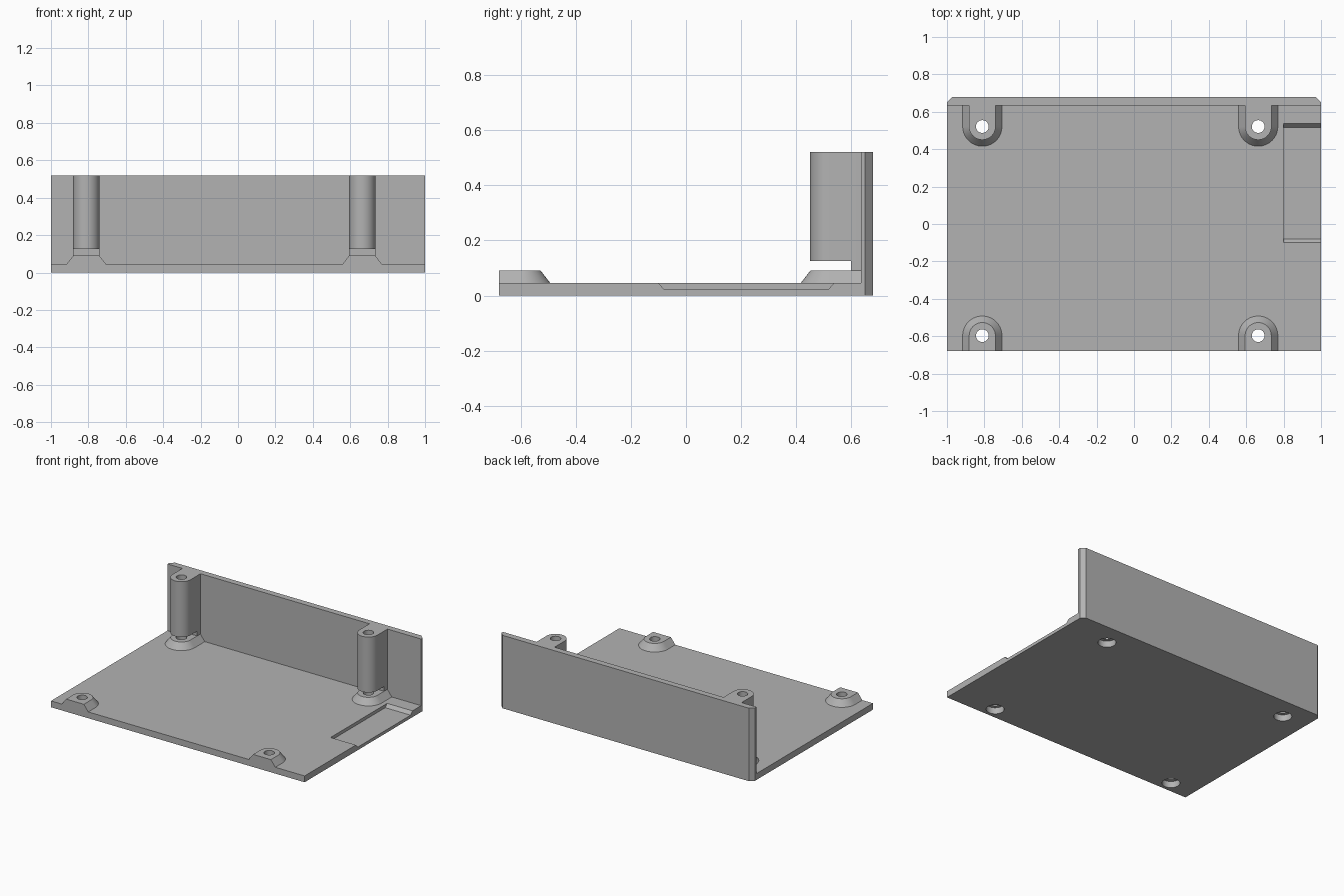
import bpy, bmesh, math

cube = bpy.data.objects.get("Cube")
if cube:
    bpy.data.objects.remove(cube, do_unlink=True)

# Main dimensions
HALF_X, HALF_Y = 1.0, 0.678
FLOOR, BOSS_TOP, POST_BASE, TOP = 0.045, 0.09, 0.125, 0.52
WALL_Y, CHAMFER = 0.634, 0.028
SCREW_X = (-0.811, 0.664)
FRONT_Y, BACK_Y = -0.597, 0.521

grey = bpy.data.materials.new("plain grey")
grey.use_nodes = True
grey.diffuse_color = (0.45, 0.45, 0.45, 1)
grey.node_tree.nodes["Principled BSDF"].inputs["Base Color"].default_value = grey.diffuse_color


def loft(name, lower, upper):
    """Solid between two matching rings of 3D points."""
    bm = bmesh.new()
    a = [bm.verts.new(p) for p in lower]
    b = [bm.verts.new(p) for p in upper]
    bm.faces.new(a)
    bm.faces.new(b)
    for i in range(len(a)):
        j = (i + 1) % len(a)
        bm.faces.new((a[i], a[j], b[j], b[i]))
    bmesh.ops.recalc_face_normals(bm, faces=bm.faces)
    mesh = bpy.data.meshes.new(name)
    bm.to_mesh(mesh)
    bm.free()
    mesh.materials.append(grey)
    obj = bpy.data.objects.new(name, mesh)
    bpy.context.collection.objects.link(obj)
    return obj


def prism(name, outline, z0, z1):
    return loft(name, [(x, y, z0) for x, y in outline], [(x, y, z1) for x, y in outline])


def box(name, x0, x1, y0, y1, z0, z1):
    return prism(name, [(x0, y0), (x1, y0), (x1, y1), (x0, y1)], z0, z1)


def arch(cx, cy, r, end_y, z, steps=32):
    """Round-nosed outline whose straight sides run to end_y."""
    s = 1 if end_y < cy else -1
    pts = [(cx + r * math.cos(math.pi * i / steps),
            cy + s * r * math.sin(math.pi * i / steps), z) for i in range(steps + 1)]
    return pts + [(cx - r, end_y, z), (cx + r, end_y, z)]


def cylinder(name, cx, cy, r, z0, z1, sides=48):
    ring = [(cx + r * math.cos(math.tau * i / sides),
             cy + r * math.sin(math.tau * i / sides)) for i in range(sides)]
    return prism(name, ring, z0, z1)


def combine(body, tool, operation):
    bpy.context.view_layer.objects.active = body
    mod = body.modifiers.new("combine", 'BOOLEAN')
    mod.operation, mod.object, mod.solver = operation, tool, 'EXACT'
    bpy.ops.object.modifier_apply(modifier=mod.name)
    bpy.data.objects.remove(tool, do_unlink=True)


# Floor and back wall share one side profile, with chamfered rear corners
profile = [(-HALF_Y, 0), (HALF_Y, 0), (HALF_Y, TOP), (WALL_Y, TOP),
           (WALL_Y, FLOOR), (-HALF_Y, FLOOR)]
body = loft("enclosure_half", [(-HALF_X, y, z) for y, z in profile],
            [(HALF_X, y, z) for y, z in profile])
for s in (-1, 1):
    corner = prism("corner_cutter", [(s * (HALF_X - CHAMFER), HALF_Y),
                                     (s * (HALF_X + CHAMFER), HALF_Y - 2 * CHAMFER),
                                     (s * (HALF_X + CHAMFER), HALF_Y)], -0.1, TOP + 0.1)
    # widen the cutter past the rear face
    for v in corner.data.vertices:
        if v.co.y > HALF_Y - 0.001:
            v.co.y += CHAMFER
            if abs(v.co.x) < HALF_X:
                v.co.x -= s * CHAMFER
    combine(body, corner, 'DIFFERENCE')

# Tapered screw bosses, plus the posts standing against the wall
for x in SCREW_X:
    for y, end in ((FRONT_Y, -HALF_Y), (BACK_Y, WALL_Y + 0.01)):
        slope = 0.035 / (BOSS_TOP - FLOOR)
        sunk = 0.01
        boss = loft("screw_boss", arch(x, y, 0.105 + slope * sunk, end, FLOOR - sunk),
                    arch(x, y, 0.07, end, BOSS_TOP))
        combine(body, boss, 'UNION')
    neck = box("post_neck", x - 0.07, x + 0.07, 0.598, WALL_Y + 0.01,
               BOSS_TOP - 0.01, POST_BASE + 0.01)
    combine(body, neck, 'UNION')
    post = loft("screw_post", arch(x, BACK_Y, 0.071, WALL_Y + 0.01, POST_BASE),
                arch(x, BACK_Y, 0.071, WALL_Y + 0.01, TOP))
    combine(body, post, 'UNION')

# Screw holes with wider recesses underneath
for x in SCREW_X:
    for y in (FRONT_Y, BACK_Y):
        combine(body, cylinder("hole_cutter", x, y, 0.034, -0.1, TOP + 0.1), 'DIFFERENCE')
        combine(body, cylinder("recess_cutter", x, y, 0.058, -0.1, 0.045), 'DIFFERENCE')

# Shallow side recess with sloping ends
slot = [(-0.079, 0.022), (0.516, 0.022), (0.556, 0.066), (-0.119, 0.066)]
combine(body, loft("slot_cutter", [(0.80, y, z) for y, z in slot],
                   [(1.1, y, z) for y, z in slot]), 'DIFFERENCE')

# Smooth round walls, crisp edges
bpy.ops.object.select_all(action='DESELECT')
body.select_set(True)
bpy.context.view_layer.objects.active = body
bpy.ops.object.shade_smooth_by_angle(angle=math.radians(30))
